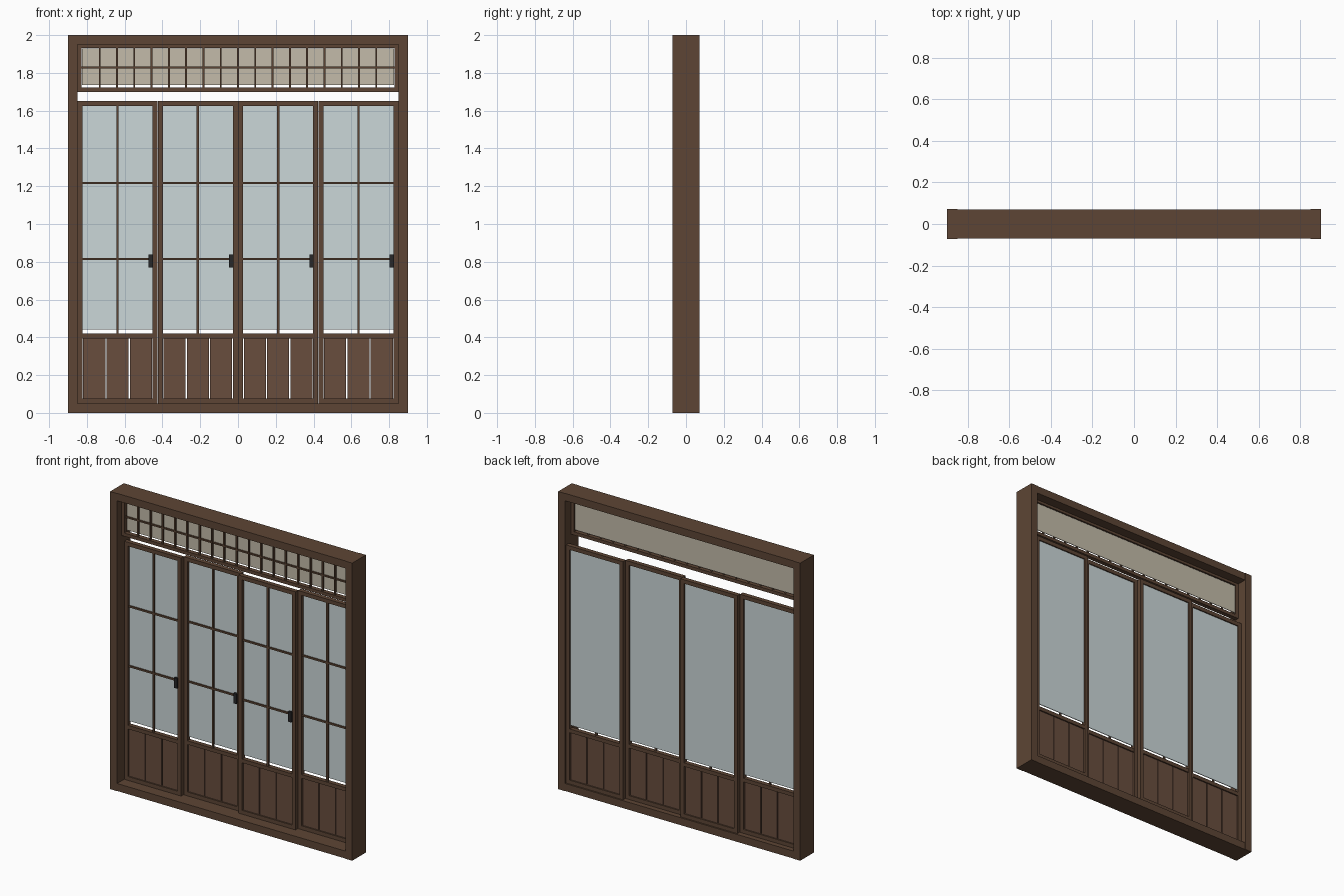
import bpy
import bmesh
from mathutils import Vector

if "Cube" in bpy.data.objects:
    bpy.data.objects.remove(bpy.data.objects["Cube"])


def material(name, rgb):
    m = bpy.data.materials.new(name)
    m.diffuse_color = (*rgb, 1)
    m.use_nodes = True
    m.node_tree.nodes["Principled BSDF"].inputs["Base Color"].default_value = m.diffuse_color
    return m


WOOD = material("dark_wood", (0.11, 0.06, 0.035))
PLANK = material("plank_wood", (0.14, 0.075, 0.048))
GLASS = material("glass", (0.60, 0.68, 0.69))
PAPER = material("paper", (0.55, 0.50, 0.40))
METAL = material("black_metal", (0.02, 0.02, 0.022))


def boxes(name, mat, spans):
    """One object made of boxes, each given as (x0, x1, y0, y1, z0, z1)."""
    bm = bmesh.new()
    for x0, x1, y0, y1, z0, z1 in spans:
        verts = bmesh.ops.create_cube(bm, size=1)["verts"]
        bmesh.ops.scale(bm, vec=(x1 - x0, y1 - y0, z1 - z0), verts=verts)
        bmesh.ops.translate(bm, vec=Vector((x0 + x1, y0 + y1, z0 + z1)) / 2, verts=verts)
    me = bpy.data.meshes.new(name)
    bm.to_mesh(me)
    bm.free()
    me.materials.append(mat)
    ob = bpy.data.objects.new(name, me)
    bpy.context.collection.objects.link(ob)
    return ob


def border(x0, x1, y0, y1, z0, z1, w):
    """Four boxes forming a rectangular frame of member width w."""
    return [(x0, x0 + w, y0, y1, z0, z1), (x1 - w, x1, y0, y1, z0, z1),
            (x0 + w, x1 - w, y0, y1, z0, z0 + w), (x0 + w, x1 - w, y0, y1, z1 - w, z1)]


# Outer frame
D = 0.0725
boxes("left_post", WOOD, [(-0.9, -0.85, -D, D, 0, 2)])
boxes("right_post", WOOD, [(0.85, 0.9, -D, D, 0, 2)])
boxes("head_beam", WOOD, [(-0.85, 0.85, -0.07, 0.07, 1.95, 2)])
boxes("sill", WOOD, [(-0.85, 0.85, -0.07, 0.07, 0, 0.05)])

# Transom: frame, lattice and paper backing
boxes("transom_frame", WOOD, border(-0.85, 0.85, -0.025, 0.005, 1.70, 1.955, 0.022))
bars = [(i * 0.0915 - 0.005, i * 0.0915 + 0.005, -0.02, -0.008, 1.722, 1.933)
        for i in range(-8, 9)]
bars.append((-0.828, 0.828, -0.018, -0.009, 1.823, 1.833))
boxes("transom_lattice", WOOD, bars)
boxes("transom_paper", PAPER, [(-0.825, 0.825, -0.003, 0.001, 1.735, 1.928)])

# Four sliding doors on two alternating tracks
HW, STILE = 0.2125, 0.0275
IN = HW - STILE
for i in range(4):
    cx = -0.6375 + 0.425 * i
    cy = 0.045 if i % 2 else 0.02
    n = f"door_{i + 1}"
    y0, y1 = cy - 0.015, cy + 0.015
    frame = border(cx - HW + 0.001, cx + HW - 0.001, y0, y1, 0.05, 1.65, 0.026)
    frame.append((cx - IN, cx + IN, y0, y1, 0.395, 0.42))
    boxes(n + "_frame", WOOD, frame)
    # Glazing bars in front of the pane
    grid = [(cx - 0.006, cx + 0.006, cy - 0.01, cy, 0.42, 1.625)]
    grid += [(cx - IN, cx + IN, cy - 0.009, cy - 0.001, z - 0.006, z + 0.006)
             for z in (0.815, 1.217)]
    boxes(n + "_glazing_bars", WOOD, grid)
    boxes(n + "_glass", GLASS, [(cx - IN, cx + IN, cy + 0.002, cy + 0.007, 0.442, 1.628)])
    # Three planks with narrow slits between them
    boxes(n + "_planks", PLANK,
          [(cx + k * 0.1235 - 0.0585, cx + k * 0.1235 + 0.0585, cy - 0.006, cy + 0.006, 0.076, 0.395)
           for k in (-1, 0, 1)])
    # Pull handle on the right stile
    boxes(n + "_handle", METAL,
          [(cx + 0.165, cx + 0.188, y0 - 0.012, y0 + 0.004, 0.77, 0.838)])
